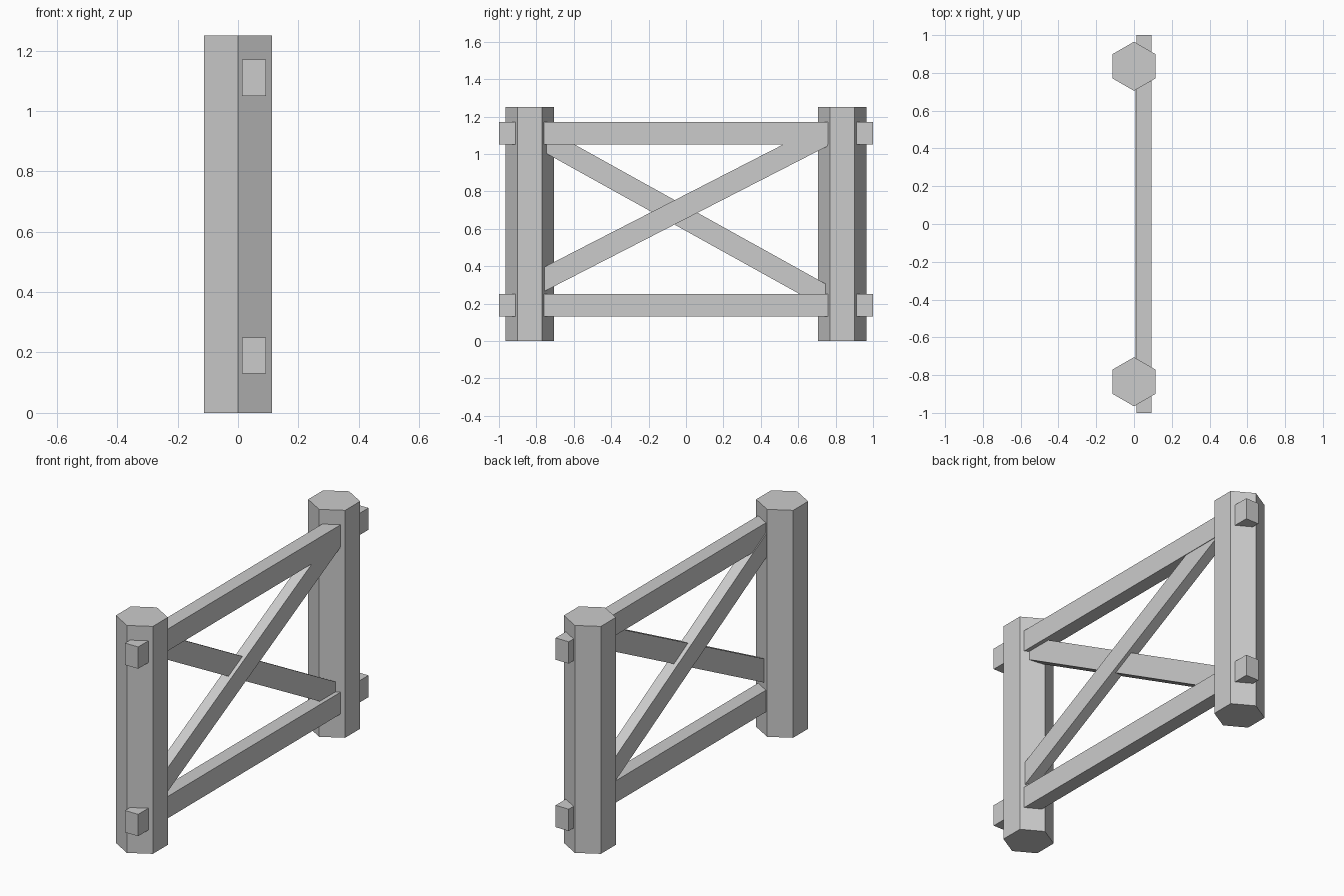
import bpy, math

if "Cube" in bpy.data.objects:
    bpy.data.objects.remove(bpy.data.objects["Cube"])


def beam(name, x0, x1, z_mid, half_len, width, slope=0.0):
    """Square-cut timber running along y, tilted in the y-z plane."""
    bpy.ops.mesh.primitive_cube_add(size=1, location=((x0 + x1) / 2, 0, z_mid))
    ob = bpy.context.object
    angle = math.atan(slope)
    ob.scale = (x1 - x0, 2 * half_len / math.cos(angle), width)
    ob.rotation_euler.x = angle
    ob.name = name
    return ob


# Hexagonal posts, corners pointing along y
for name, y in (("front_post", -0.835), ("back_post", 0.835)):
    bpy.ops.mesh.primitive_cylinder_add(vertices=6, radius=0.13, depth=1.25,
                                        location=(0, y, 0.625))
    bpy.context.object.name = name

# Horizontal rails passing through both posts
for name, z in (("lower_rail", 0.19), ("upper_rail", 1.11)):
    beam(name, 0.013, 0.093, z, 1.0, 0.12)

# Crossed diagonal braces, ends buried in the posts
beam("rising_brace", 0.03, 0.09, 0.719, 0.8, 0.116, 0.513)
beam("falling_brace", 0.008, 0.07, 0.654, 0.8, 0.115, -0.555)
